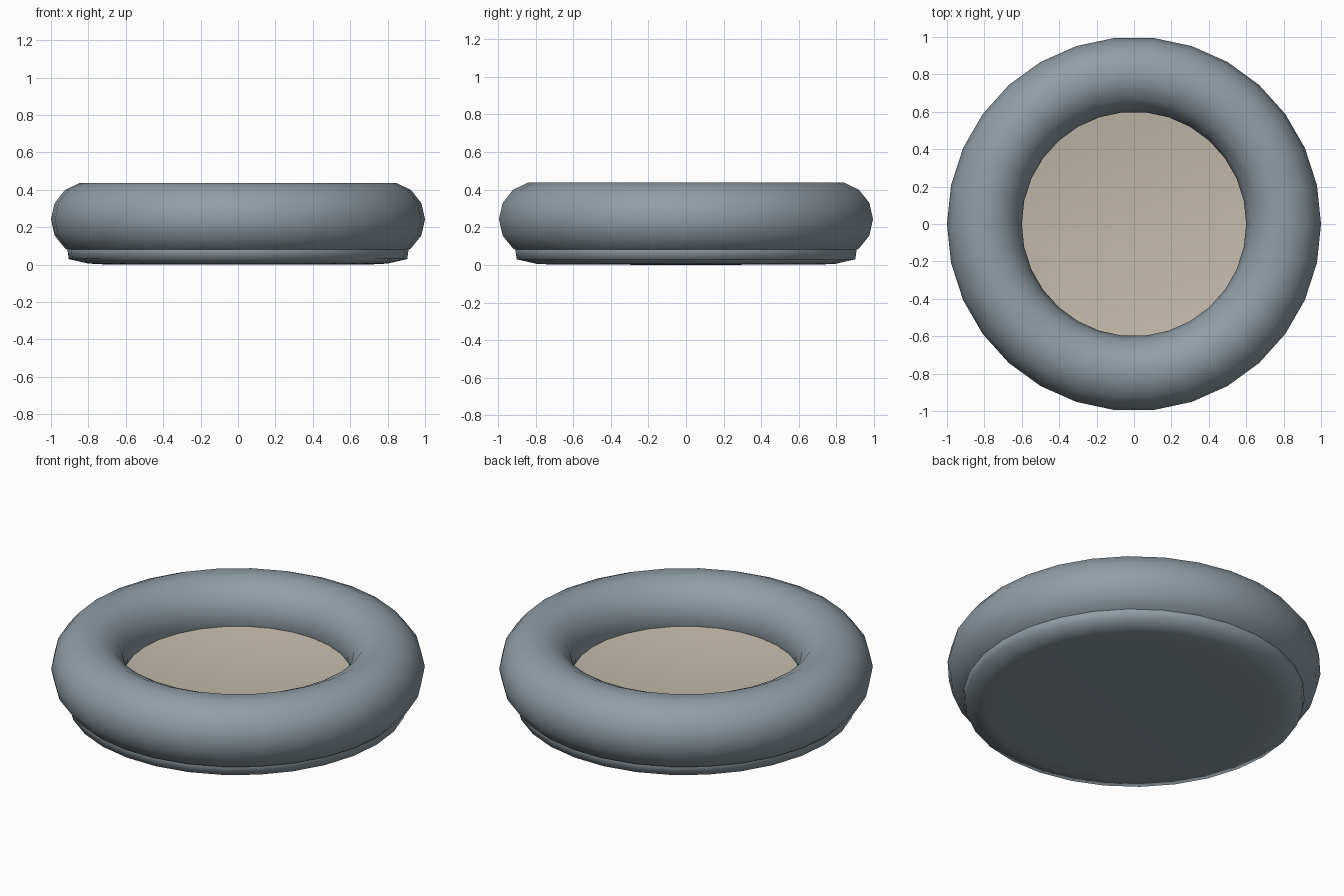
import bpy
import bmesh
from math import cos, sin, tau

SIDES = 30          # facets around the vertical axis
TUBE_SIDES = 14     # facets around the padded ring

cube = bpy.data.objects.get("Cube")
if cube:
    bpy.data.objects.remove(cube)


def material(name, colour):
    mat = bpy.data.materials.new(name)
    mat.use_nodes = True
    mat.diffuse_color = (*colour, 1)
    mat.node_tree.nodes["Principled BSDF"].inputs["Base Color"].default_value = (*colour, 1)
    return mat


def lathe(name, profile, mat, closed=False):
    """Revolve (radius, height) points about z; radius 0 makes a pole."""
    bm = bmesh.new()
    rings = []
    for r, z in profile:
        if r == 0:
            rings.append([bm.verts.new((0, 0, z))] * SIDES)
        else:
            rings.append([bm.verts.new((r * cos(tau * i / SIDES), r * sin(tau * i / SIDES), z))
                          for i in range(SIDES)])
    pairs = list(zip(rings, rings[1:]))
    if closed:
        pairs.append((rings[-1], rings[0]))
    for a, b in pairs:
        for i in range(SIDES):
            j = (i + 1) % SIDES
            corners = dict.fromkeys((a[i], a[j], b[j], b[i]))
            bm.faces.new(list(corners)).smooth = True
    mesh = bpy.data.meshes.new(name)
    bm.to_mesh(mesh)
    bm.free()
    mesh.materials.append(mat)
    obj = bpy.data.objects.new(name, mesh)
    bpy.context.collection.objects.link(obj)
    return obj


slate = material("slate grey fabric", (0.28, 0.335, 0.375))
cream = material("cream lining", (0.54, 0.49, 0.40))

# Padded ring
tube = [(0.8 + 0.2 * cos(tau * k / TUBE_SIDES), 0.243 + 0.2 * sin(tau * k / TUBE_SIDES))
        for k in range(TUBE_SIDES)]
lathe("padded_ring", tube, slate, closed=True)

# Shallow base pan, its rim tucked into the ring
lathe("base_pan", [(0, 0), (0.72, 0.002), (0.8, 0.006), (0.905, 0.03), (0.915, 0.1), (0.85, 0.15)], slate)

# Gently dished lining whose edge is hidden inside the ring
dish = [(0.66 * k / 6, 0.165 + 0.045 * (k / 6) ** 2) for k in range(7)]
lathe("dished_lining", dish, cream)
